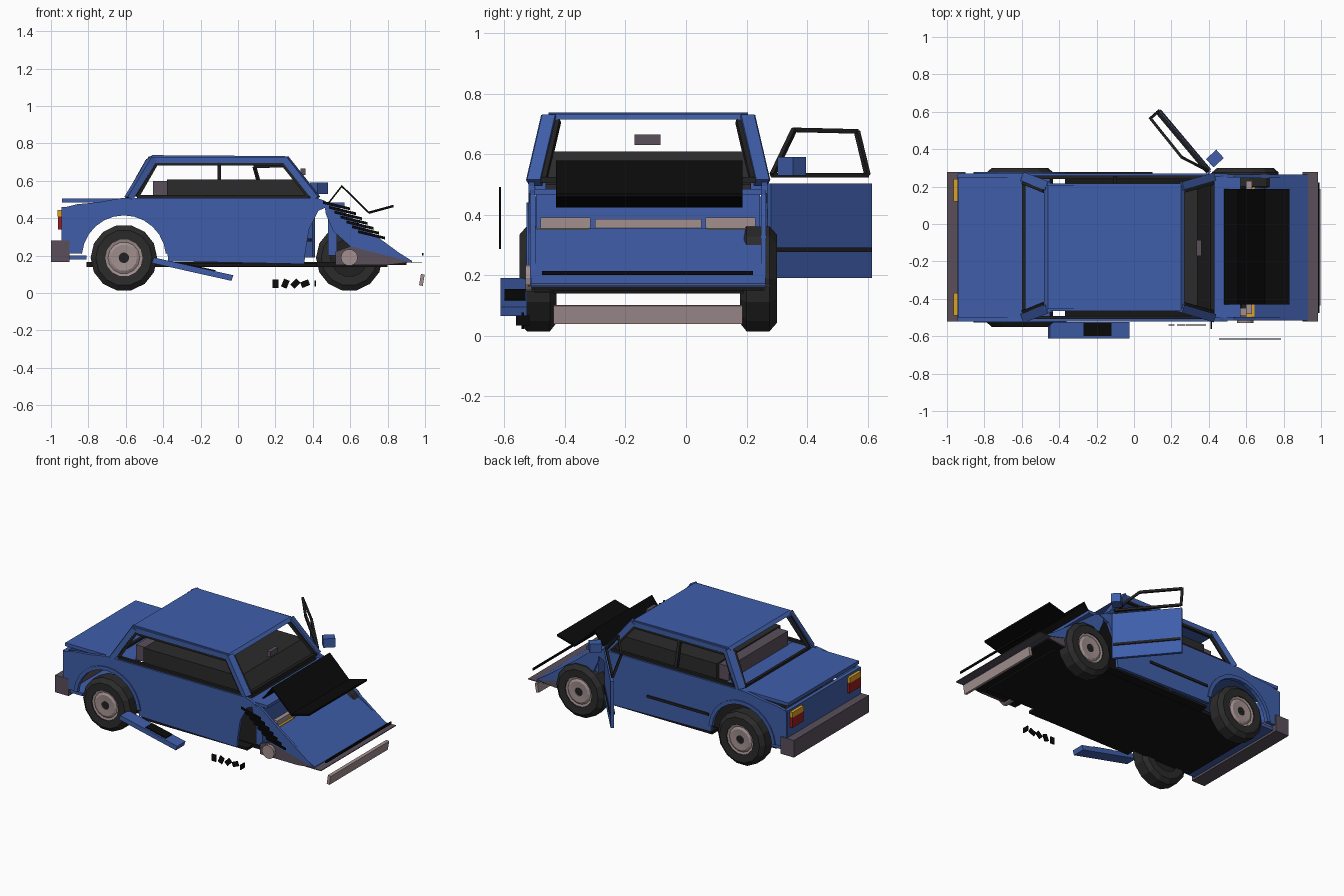
import bpy, bmesh, math
from mathutils import Vector

if "Cube" in bpy.data.objects:
    bpy.data.objects.remove(bpy.data.objects["Cube"])

def material(name, rgb):
    m = bpy.data.materials.new(name)
    m.diffuse_color = (*rgb, 1)
    m.use_nodes = True
    m.node_tree.nodes["Principled BSDF"].inputs["Base Color"].default_value = m.diffuse_color
    return m

BLUE = material("body blue", (0.05, 0.112, 0.40))
BLACK = material("deep black", (0.003, 0.003, 0.003))
FLOOR = material("underbody black", (0.008, 0.008, 0.008))
RUBBER = material("rubber", (0.024, 0.024, 0.024))
TRIM = material("trim dark", (0.014, 0.015, 0.014))
GREY = material("bumper grey", (0.10, 0.078, 0.105))
SILVER = material("warm silver", (0.36, 0.28, 0.275))
AMBER = material("amber", (0.70, 0.36, 0.02))
RED = material("red", (0.33, 0.012, 0.012))
CY = -0.125  # centre line of the car body

def make(name, bm, mat):
    bmesh.ops.recalc_face_normals(bm, faces=bm.faces)
    me = bpy.data.meshes.new(name)
    bm.to_mesh(me)
    bm.free()
    me.materials.append(mat)
    ob = bpy.data.objects.new(name, me)
    bpy.context.collection.objects.link(ob)
    return ob

def prism(name, pts, y0, y1, mat):
    """Side profile in x, z extruded along y."""
    bm = bmesh.new()
    f = bm.faces.new([bm.verts.new((x, y0, z)) for x, z in pts])
    r = bmesh.ops.extrude_face_region(bm, geom=[f])
    for v in r["geom"]:
        if isinstance(v, bmesh.types.BMVert):
            v.co.y = y1
    return make(name, bm, mat)

def box(name, x0, x1, y0, y1, z0, z1, mat):
    return prism(name, [(x0, z0), (x1, z0), (x1, z1), (x0, z1)], y0, y1, mat)

def strip(name, path, t, y0, y1, mat):
    """Thin bent sheet following an x, z path."""
    return prism(name, path + [(x, z - t) for x, z in reversed(path)], y0, y1, mat)

def bar(name, p, q, w, mat, d=None):
    """Square bar between two points."""
    p, q = Vector(p), Vector(q)
    bm = bmesh.new()
    bmesh.ops.create_cube(bm, size=1)
    bmesh.ops.scale(bm, vec=(w, d or w, (q - p).length), verts=bm.verts)
    ob = make(name, bm, mat)
    ob.rotation_euler = (q - p).to_track_quat('Z', 'Y').to_euler()
    ob.location = (p + q) / 2
    return ob

def lathe(name, profile, centre, side, mat, n=14):
    """Closed (radius, offset) profile turned around the y axis."""
    bm = bmesh.new()
    rings = []
    for i in range(n):
        a = 2 * math.pi * (i + 0.5) / n
        rings.append([bm.verts.new((centre[0] + r * math.sin(a), centre[1] + side * o,
                                    centre[2] + r * math.cos(a))) for r, o in profile])
    m = len(profile)
    for i in range(n):
        a, b = rings[i], rings[(i + 1) % n]
        for j in range(m):
            k = (j + 1) % m
            bm.faces.new((a[j], a[k], b[k], b[j]))
    return make(name, bm, mat)

def arc(cx, cz, r, a0, a1, n=12):
    return [(cx + r * math.cos(math.radians(a0 + (a1 - a0) * i / n)),
             cz + r * math.sin(math.radians(a0 + (a1 - a0) * i / n))) for i in range(n + 1)]

# Body sides with wheel openings, rear arch lips, crushed fenders
side_profile = [(-0.94, 0.21), (-0.85, 0.21)] + arc(-0.61, 0.19, 0.235, 175, 5) + [
    (-0.375, 0.17), (0.355, 0.155), (0.36, 0.22), (0.38, 0.34), (0.43, 0.44), (0.50, 0.47),
    (0.46, 0.495), (0.42, 0.508), (-0.62, 0.508), (-0.75, 0.485), (-0.86, 0.475), (-0.94, 0.455)]
fender = [(0.46, 0.49), (0.53, 0.465), (0.65, 0.37), (0.93, 0.165), (0.60, 0.25),
          (0.51, 0.33), (0.47, 0.42)]
for s, word in ((-1, "right"), (1, "left")):
    Y = lambda o: CY + s * o
    prism(word + "_body_side", side_profile, Y(0.375), Y(0.395), BLUE)
    prism(word + "_arch_lip", arc(-0.61, 0.19, 0.25, 175, 5) + arc(-0.61, 0.19, 0.225, 5, 175),
          Y(0.375), Y(0.402), BLUE)
    prism(word + "_crushed_fender", fender, Y(0.372), Y(0.39), BLUE)
    prism(word + "_crushed_bumper_end", [(0.52, 0.15), (0.52, 0.22), (0.60, 0.25), (0.93, 0.165),
                                         (0.80, 0.15)], Y(0.365), Y(0.385), GREY)
    # Roof pillars, window frame
    base, top = 0.375, 0.325
    bar(word + "_rear_pillar", (-0.585, Y(base), 0.505), (-0.455, Y(top), 0.72), 0.05, BLUE, 0.035)
    bar(word + "_front_pillar", (0.42, Y(base), 0.505), (0.25, Y(top), 0.72), 0.045, BLUE, 0.035)
    bar(word + "_roof_rail", (-0.46, Y(top), 0.712), (0.25, Y(top), 0.712), 0.032, BLUE)
    corners = [(-0.54, 0.375, 0.515), (-0.44, 0.332, 0.69), (0.24, 0.332, 0.69), (0.38, 0.375, 0.515)]
    for i in range(4):
        a, b = corners[i], corners[(i + 1) % 4]
        bar(word + "_window_frame", (a[0], Y(a[1]), a[2]), (b[0], Y(b[1]), b[2]), 0.018, TRIM)
    # Windscreen and rear window edge strips
    bar(word + "_windscreen_edge", (0.42, Y(0.345), 0.515), (0.26, Y(0.30), 0.71), 0.02, TRIM)
    bar(word + "_rear_window_edge", (-0.59, Y(0.345), 0.515), (-0.48, Y(0.30), 0.71), 0.02, TRIM)
    # Tail lamps, headlamps, indicators
    a, b = Y(0.245), Y(0.365)
    box(word + "_tail_lamp", -0.962, -0.94, a, b, 0.34, 0.41, RED)
    box(word + "_rear_indicator", -0.965, -0.94, a, b, 0.41, 0.445, AMBER)
    box(word + "_headlamp", 0.60, 0.63, Y(0.19), Y(0.355), 0.32, 0.39, SILVER)
    box(word + "_front_indicator", 0.60, 0.645, Y(0.195), Y(0.385), 0.342, 0.356, AMBER)
bar("left_middle_pillar", (-0.10, 0.25, 0.51), (-0.10, 0.207, 0.69), 0.02, TRIM)
box("left_side_moulding", -0.36, 0.10, 0.265, 0.277, 0.275, 0.292, TRIM)

# Roof, trunk and floor
prism("roof", [(-0.48, 0.72), (-0.46, 0.737), (0.25, 0.732), (0.27, 0.715)], -0.455, 0.205, BLUE)
box("trunk_lid", -0.94, -0.45, -0.50, 0.25, 0.484, 0.506, BLUE)
box("rear_panel", -0.945, -0.92, -0.515, 0.265, 0.18, 0.46, BLUE)
box("rear_bumper", -1.0, -0.90, -0.522, 0.278, 0.165, 0.28, GREY)
box("underbody", -0.81, 0.80, -0.44, 0.19, 0.14, 0.165, FLOOR)
box("sill_floor", -0.37, 0.42, -0.50, 0.25, 0.142, 0.16, FLOOR)
box("rear_floor", -0.92, -0.81, -0.50, 0.25, 0.18, 0.20, BLUE)
for x in (-0.61, 0.595):
    box("axle", x - 0.02, x + 0.02, -0.47, 0.22, 0.17, 0.21, TRIM)

# Cabin interior
prism("cabin_interior", [(-0.38, 0.47), (-0.38, 0.608), (0.34, 0.608), (0.43, 0.50), (0.43, 0.47)],
      -0.465, 0.215, RUBBER)
box("rear_seat_back", -0.455, -0.38, -0.44, 0.19, 0.50, 0.60, GREY)
box("cabin_mirror", 0.335, 0.36, -0.17, -0.085, 0.63, 0.665, GREY)
box("windscreen_base", 0.40, 0.43, -0.48, 0.23, 0.505, 0.525, TRIM)
box("rear_window_base", -0.60, -0.58, -0.47, 0.22, 0.505, 0.52, TRIM)

# Crushed front end
box("cowl", 0.42, 0.57, -0.50, 0.25, 0.465, 0.485, BLUE)
box("firewall", 0.48, 0.53, -0.495, 0.245, 0.20, 0.47, BLUE)
strip("crushed_nose", [(0.64, 0.355), (0.93, 0.172)], 0.012, -0.512, 0.262, BLUE)
box("nose_underside", 0.52, 0.90, -0.50, 0.25, 0.15, 0.16, FLOOR)
box("grille", 0.60, 0.63, -0.30, 0.052, 0.32, 0.385, SILVER)
box("crushed_bumper", 0.90, 0.985, -0.522, 0.278, 0.162, 0.167, GREY)
box("bumper_strip", 0.984, 0.992, -0.475, 0.222, 0.20, 0.214, BLACK)
strip("buckled_hood", [(0.48, 0.482), (0.555, 0.578), (0.70, 0.436), (0.832, 0.472)],
      0.013, -0.43, 0.187, BLACK)
prism("fallen_front_bar", [(0.968, 0.042), (0.988, 0.038), (0.998, 0.098), (0.978, 0.102)],
      -0.437, 0.187, SILVER)

# Loose slats beside the crushed fender, and scraps near the ground
for i in range(7):
    x, z = 0.455 + 0.031 * i, 0.492 - 0.026 * i
    strip("loose_slat", [(x, z), (x + 0.145, z - 0.035)], 0.015, -0.618, -0.612, BLACK)
for i in range(5):
    x, a = 0.20 + 0.053 * i, math.radians(-22.5 * i)
    dx, dz = 0.016 * math.cos(a), 0.016 * math.sin(a)
    bar("ground_scrap", (x - dx, -0.54, 0.05 - dz), (x + dx, -0.54, 0.05 + dz), 0.008, BLACK, 0.045)
    bpy.context.collection.objects[-1].name = "ground_scrap"

# Hanging side skirt with a dark patch
prism("hanging_skirt", [(-0.46, 0.16), (-0.035, 0.065), (-0.025, 0.095), (-0.45, 0.19)],
      -0.613, -0.525, BLUE)
strip("skirt_patch", [(-0.27, 0.155), (-0.12, 0.122)], 0.008, -0.60, -0.53, BLACK)

# Wheels; the front right one is missing and leaves a bare hub
tyre = [(0.10, -0.06), (0.15, -0.06), (0.178, -0.038), (0.178, 0.038), (0.15, 0.062), (0.10, 0.06)]
rim = [(0.028, 0.02), (0.105, 0.02), (0.105, 0.055), (0.085, 0.05), (0.07, 0.058), (0.028, 0.055)]
cap = [(0.001, -0.04), (0.104, -0.04), (0.104, 0.0), (0.032, 0.02), (0.032, 0.05), (0.001, 0.05)]
for x, s, word in ((-0.61, -1, "rear_right"), (-0.61, 1, "rear_left"), (0.595, 1, "front_left")):
    c = (x, CY + s * 0.363, 0.188)
    lathe(word + "_tyre", tyre, c, s, RUBBER)
    lathe(word + "_rim", rim, c, s, SILVER)
    lathe(word + "_hub_cap", cap, c, s, TRIM)
lathe("bare_hub", [(0.001, -0.04), (0.045, -0.04), (0.045, 0.04), (0.001, 0.04)],
      (0.595, -0.49, 0.19), -1, SILVER)

# Open left door, leaning window frame and mirror
hinge, tip = Vector((0.405, 0.275, 0)), Vector((0.125, 0.608, 0))
up = Vector((0, 0, 1))
n = (tip - hinge).cross(up).normalized()

def door_plate(name, a, b, z0, z1, t, off, mat):
    p, q = hinge.lerp(tip, a), hinge.lerp(tip, b)
    bm = bmesh.new()
    f = bm.faces.new([bm.verts.new(v + n * (off - t / 2)) for v in
                      (p + up * z0, q + up * z0, q + up * z1, p + up * z1)])
    r = bmesh.ops.extrude_face_region(bm, geom=[f])
    bmesh.ops.translate(bm, vec=n * t, verts=[v for v in r["geom"] if isinstance(v, bmesh.types.BMVert)])
    return make(name, bm, mat)

door_plate("door_panel", 0, 1, 0.19, 0.503, 0.02, 0, BLUE)
door_plate("door_moulding", 0.02, 0.98, 0.276, 0.292, 0.034, 0, TRIM)
frame = [(0.395, 0.285, 0.53), (0.255, 0.357, 0.68), (0.088, 0.565, 0.675), (0.128, 0.60, 0.53)]
for i in range(4):
    bar("door_window_frame", frame[i], frame[(i + 1) % 4], 0.015, TRIM)
bar("side_mirror", (0.405, 0.325, 0.56), (0.46, 0.375, 0.56), 0.06, BLUE)
